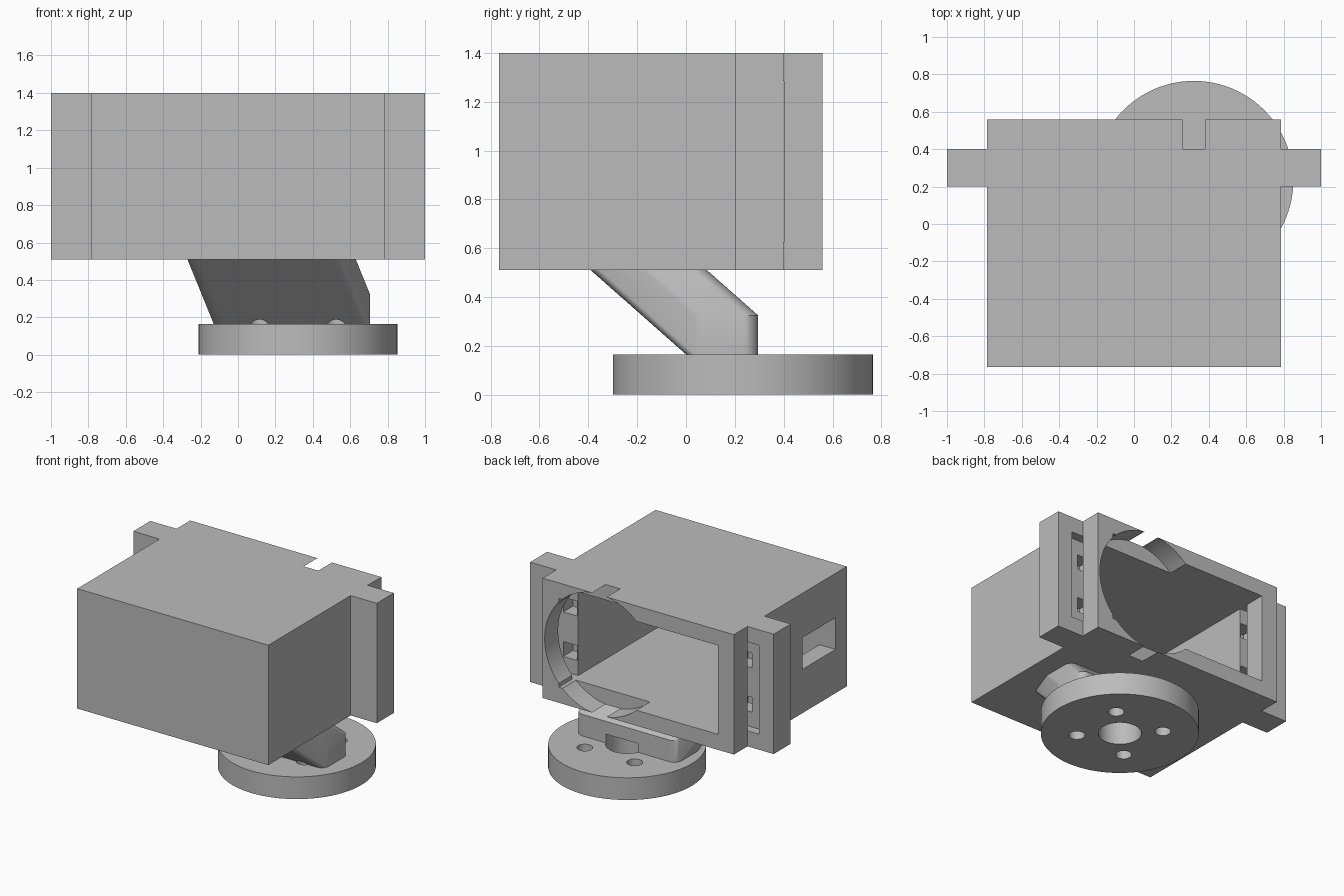
import bpy
import bmesh
import math
from mathutils import Matrix, Vector

if "Cube" in bpy.data.objects:
    bpy.data.objects.remove(bpy.data.objects["Cube"], do_unlink=True)

grey = bpy.data.materials.new("plain grey")
grey.use_nodes = True
grey.diffuse_color = (0.5, 0.5, 0.5, 1)
grey.node_tree.nodes["Principled BSDF"].inputs["Base Color"].default_value = (0.5, 0.5, 0.5, 1)


def make(name, bm):
    bmesh.ops.recalc_face_normals(bm, faces=bm.faces[:])
    mesh = bpy.data.meshes.new(name)
    bm.to_mesh(mesh)
    bm.free()
    mesh.materials.append(grey)
    obj = bpy.data.objects.new(name, mesh)
    bpy.context.collection.objects.link(obj)
    return obj


def box(name, x, y, z):
    """Box from three (low, high) ranges."""
    bm = bmesh.new()
    bmesh.ops.create_cube(bm, size=1)
    for v in bm.verts:
        v.co = [(lo + hi) / 2 + c * (hi - lo) for c, (lo, hi) in zip(v.co, (x, y, z))]
    return make(name, bm)


def cylinder(name, radius, depth, centre, sides=64, along_y=False):
    bm = bmesh.new()
    turn = Matrix.Rotation(math.pi / 2, 4, "X") if along_y else Matrix()
    bmesh.ops.create_cone(bm, cap_ends=True, segments=sides, radius1=radius, radius2=radius,
                          depth=depth, matrix=Matrix.Translation(centre) @ turn)
    return make(name, bm)


def combine(obj, other, operation="DIFFERENCE", keep=False):
    """Apply a boolean, then discard the helper."""
    mod = obj.modifiers.new("boolean", "BOOLEAN")
    mod.operation = operation
    mod.solver = "EXACT"
    mod.object = other
    bpy.context.view_layer.objects.active = obj
    bpy.ops.object.modifier_apply(modifier=mod.name)
    if not keep:
        bpy.data.objects.remove(other, do_unlink=True)


def smooth(obj):
    bpy.ops.object.select_all(action="DESELECT")
    obj.select_set(True)
    bpy.context.view_layer.objects.active = obj
    bpy.ops.object.shade_smooth_by_angle(angle=math.radians(30))


# Motor housing: box with two side flanges
LOW, HIGH, MID = 0.51, 1.40, 0.955
INNER = (0.625, 1.285)
housing = box("motor_housing", (-0.785, 0.785), (-0.765, 0.56), (LOW, HIGH))
combine(housing, box("flanges", (-1, 1), (0.2, 0.4), (LOW, HIGH)), "UNION")

# Main cavity, pocket for the motor ears and side cable window
combine(housing, box("cavity_cutter", (-0.653, 0.653), (-0.635, 0.7), INNER))
combine(housing, box("ear_cutter", (-0.88, 0.88), (0.333, 0.402), INNER))
combine(housing, box("window_cutter", (-0.9, -0.6), (-0.632, -0.245), (0.835, 1.07)))

# Square screw holes behind the ears
for side in (-1, 1):
    for dz in (-0.165, 0.165):
        xs = sorted((side * 0.662, side * 0.775))
        z = MID + dz
        combine(housing, box("screw_cutter", xs, (0.22, 0.36), (z - 0.055, z + 0.055)))

# Round recess for the horn, breaking through top and bottom walls
combine(housing, cylinder("recess_cutter", 0.449, 0.3, (0.32, 0.55, MID), 96, True))
smooth(housing)

# Mounting disc
CX, CY, TOP = 0.32, 0.233, 0.165
disc = cylinder("mounting_disc", 0.532, TOP, (CX, CY, TOP / 2), 96)

# Leaning arm: hull of a rounded slab and its shifted copy, trimmed inside the housing floor
bm = bmesh.new()
radius, x0, x1, y0, y1 = 0.06, -0.13, 0.705, 0.0, 0.295
shift = Vector((-0.18, -0.5, 0.442))
corners = [(x1, y1, -1, -1), (x0, y1, 1, -1), (x0, y0, 1, 1), (x1, y0, -1, 1)]
for offset in (Vector(), shift):
    for z in (TOP, 0.325):
        for i, (x, y, sx, sy) in enumerate(corners):
            for step in range(9):
                a = math.pi / 2 * (i + step / 8)
                bm.verts.new(Vector((x + radius * (sx + math.cos(a)),
                                     y + radius * (sy + math.sin(a)), z)) + offset)
hull = bmesh.ops.convex_hull(bm, input=bm.verts[:])
unused = [v for v in bm.verts if not v.link_faces]
bmesh.ops.delete(bm, geom=unused, context="VERTS")
cut = bmesh.ops.bisect_plane(bm, geom=bm.verts[:] + bm.edges[:] + bm.faces[:],
                             plane_co=(0, 0, 0.56), plane_no=(0, 0, 1), clear_outer=True)
rim = [e for e in cut["geom_cut"] if isinstance(e, bmesh.types.BMEdge)]
bmesh.ops.holes_fill(bm, edges=rim)
bmesh.ops.dissolve_limit(bm, angle_limit=0.01, verts=bm.verts[:], edges=bm.edges[:])
arm = make("leaning_arm", bm)

# Centre bore and four bolt holes through disc and arm foot
bores = [(0.145, 0, 0)] + [(0.054, 0.205 * i, 0.205 * j) for i in (-1, 1) for j in (-1, 1)]
for r, dx, dy in bores:
    bore = cylinder("bore_cutter", r, 0.33, (CX + dx, CY + dy, 0.065), 48)
    combine(disc, bore, keep=True)
    combine(arm, bore)
smooth(disc)
smooth(arm)
